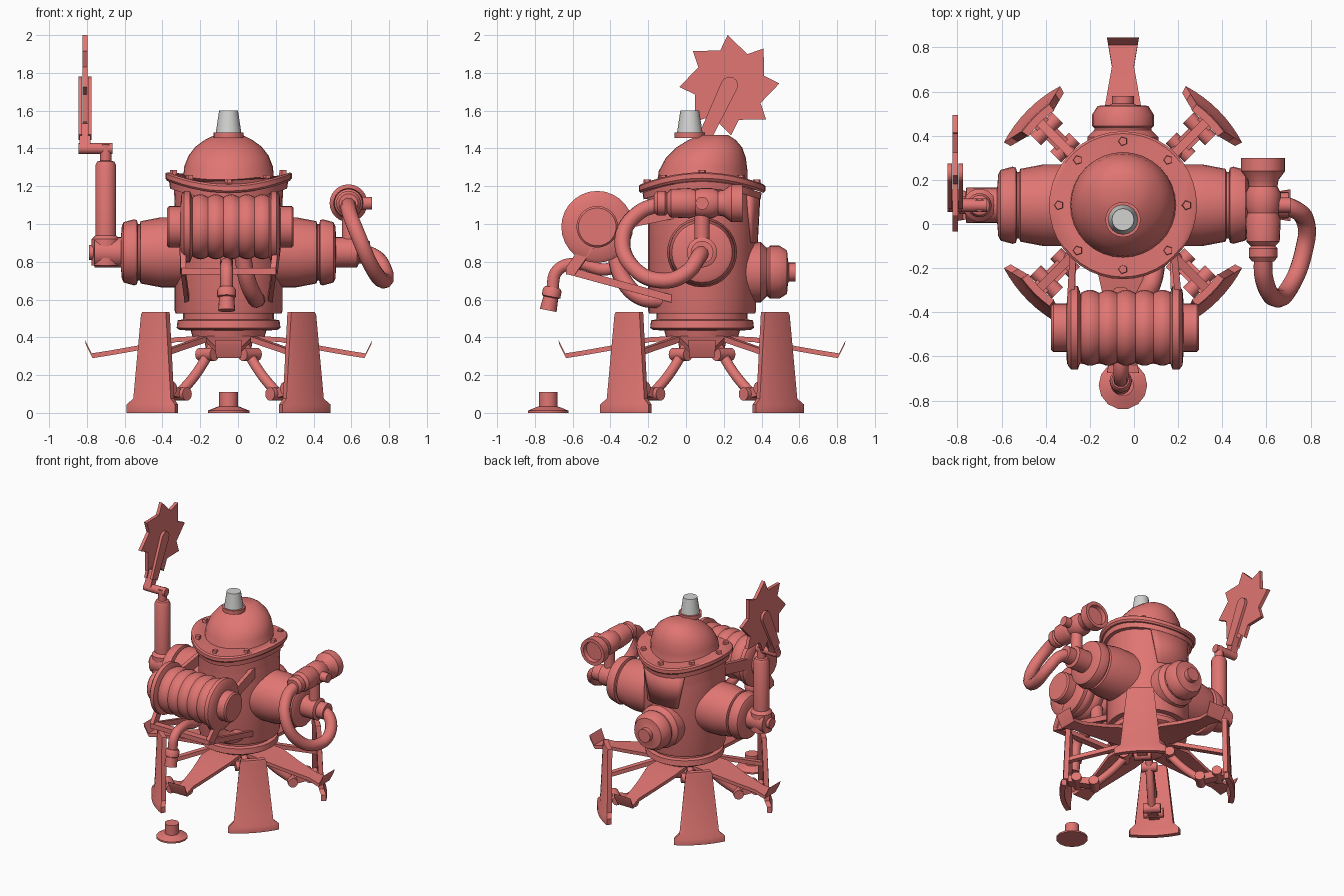
import bpy, bmesh
from math import sin, cos, pi, radians
from mathutils import Vector, Matrix

if "Cube" in bpy.data.objects:
    bpy.data.objects.remove(bpy.data.objects["Cube"])

CX, CY = -0.05, 0.085          # main body axis
X, Y, Z = Vector((1, 0, 0)), Vector((0, 1, 0)), Vector((0, 0, 1))


def material(name, rgb):
    m = bpy.data.materials.new(name)
    m.use_nodes = True
    m.diffuse_color = (*rgb, 1)
    m.node_tree.nodes["Principled BSDF"].inputs["Base Color"].default_value = (*rgb, 1)
    return m


RED = material("coral red", (0.75, 0.18, 0.17))
GREY = material("light grey", (0.65, 0.65, 0.64))
parts = []


def finish(name, bm, mat=RED):
    bmesh.ops.recalc_face_normals(bm, faces=bm.faces)
    me = bpy.data.meshes.new(name)
    bm.to_mesh(me)
    bm.free()
    ob = bpy.data.objects.new(name, me)
    me.materials.append(mat)
    bpy.context.collection.objects.link(ob)
    parts.append(ob)
    return ob


def loft(name, rings, mat=RED):
    """Skin closed rings of points and cap both ends."""
    bm = bmesh.new()
    loops = [[bm.verts.new(p) for p in ring] for ring in rings]
    n = len(loops[0])
    for a, b in zip(loops, loops[1:]):
        for i in range(n):
            j = (i + 1) % n
            bm.faces.new((a[i], a[j], b[j], b[i]))
    bm.faces.new(loops[0])
    bm.faces.new(loops[-1])
    return finish(name, bm, mat)


def lathe(name, profile, origin, axis=Z, n=28, mat=RED, warp=None):
    """Spin (radius, height) pairs around an axis."""
    q = Vector(axis).to_track_quat('Z', 'Y')
    rings = []
    for r, h in profile:
        pts = [Vector((r * cos(2 * pi * i / n), r * sin(2 * pi * i / n), h)) for i in range(n)]
        rings.append([Vector(origin) + q @ (warp(p) if warp else p) for p in pts])
    return loft(name, rings, mat)


def rod(name, a, b, r, n=14):
    a, b = Vector(a), Vector(b)
    return lathe(name, [(r, 0), (r, (b - a).length)], a, b - a, n)


def hose(name, points, r):
    cu = bpy.data.curves.new(name, 'CURVE')
    cu.dimensions, cu.bevel_depth, cu.bevel_resolution = '3D', r, 3
    cu.resolution_u, cu.use_fill_caps = 8, True
    sp = cu.splines.new('BEZIER')
    sp.bezier_points.add(len(points) - 1)
    for bp, p in zip(sp.bezier_points, points):
        bp.co = p
        bp.handle_left_type = bp.handle_right_type = 'AUTO'
    ob = bpy.data.objects.new(name, cu)
    cu.materials.append(RED)
    bpy.context.collection.objects.link(ob)
    parts.append(ob)


def beam(name, a, b, w, t, up=Z):
    """Square bar from a to b."""
    a, b = Vector(a), Vector(b)
    s = (b - a).cross(up).normalized()
    u = s.cross(b - a).normalized()
    rect = [s * w + u * t, s * w - u * t, -s * w - u * t, -s * w + u * t]
    return loft(name, [[a + v for v in rect], [b + v for v in rect]])


def plate(name, outline, x, thick):
    """Flat (y, z) outline extruded along x."""
    return loft(name, [[(x + s * thick / 2, y, z) for y, z in outline] for s in (-1, 1)])


# body, bent lid flange, bolts and leaning dome
def bend(p):
    return p + Z * 0.6 * p.x ** 2


def lean(p):
    t = max(0, (p.z - 1.2) / 0.27)
    return p + Z * 0.6 * p.x ** 2 * max(0, 1 - t) - Y * 0.065 * t * t


base = Vector((CX, CY, 0))
lathe("body", [(.28, .525), (.285, .54), (.285, 1.1)], base, n=36)
lathe("body_top", [(.285, 1.05), (.29, 1.15)], base, n=36, warp=bend)
lathe("lid_lower_ring", [(.31, 1.13), (.315, 1.165)], base, n=40, warp=bend)
lathe("lid_flange", [(.325, 1.165), (.335, 1.175), (.335, 1.2), (.325, 1.21)], base, n=40, warp=bend)
lathe("dome", [(.25, 1.19), (.24, 1.21), (.235, 1.28), (.212, 1.35), (.175, 1.405),
               (.125, 1.445), (.075, 1.47)], base, n=32, warp=lean)
tip = Vector((CX, 0.02, 0))
lathe("cap_collar", [(.08, 1.455), (.08, 1.485)], tip, n=20)
lathe("cap", [(.068, 1.48), (.05, 1.6)], tip, n=16, mat=GREY)
for k in range(8):
    a = k * pi / 4
    p = base + Vector((.29 * cos(a), .29 * sin(a), 1.2))
    lathe("lid_bolt", [(.024, 0), (.02, .035)], bend(p - base) + base, n=5)

# turntable and hub under the body
lathe("turntable", [(.24, .525), (.24, .495), (.27, .49), (.275, .45), (.26, .44), (.2, .435),
                    (.19, .40), (.13, .39), (.12, .34), (.06, .30)], base, n=32)

# raised shield panel on the back
bm = bmesh.new()
cols = []
for i in range(9):
    u = i / 4 - 1
    cols.append([bm.verts.new((CX + r * sin(u * w), CY + r * cos(u * w), z))
                 for w, r, z in ((.45, .295, .9), (.62, .31, 1.17))])
for a, b in zip(cols, cols[1:]):
    bm.faces.new((a[0], b[0], b[1], a[1]))
panel = finish("back_panel", bm)
panel.modifiers.new("thick", 'SOLIDIFY').thickness = 0.02

# ports: two large side ones, a small back one
for s in (-1, 1):
    lathe("side_port", [(.185, .2), (.185, .36), (.165, .465), (.15, .47), (.15, .48), (.17, .485),
                        (.175, .5), (.16, .555), (.14, .565), (.08, .57), (.08, .68), (.06, .69)],
          (CX, CY, .85), X * s)
lathe("back_port", [(.165, .2), (.16, .31), (.13, .34), (.13, .35), (.14, .36), (.14, .41),
                    (.115, .45), (.06, .455), (.05, .46), (.05, .495)], (CX, CY, .745), Y, 24)

# saw arm on the right side
lathe("right_stub", [(.08, 0), (.08, .17), (.04, .175), (.04, .2)], (-.59, CY, .85), -X, 20)
lathe("saw_mast", [(.075, .78), (.075, .92), (.055, .94), (.055, 1.31), (.045, 1.33), (.03, 1.335),
                   (.03, 1.42)], (-.70, CY, 0), n=18)
rod("saw_elbow", (-.665, CY, 1.4), (-.845, CY, 1.4), .03)
beam("saw_stem", (-.81, .08, 1.4), (-.81, .13, 1.52), .028, .028, X)
blade_c = Vector((.23, 1.735))
outline = []
for k in range(8):
    tip_a, notch_a = radians(92 - 45 * k), radians(92 - 45 * k + 13)
    for a, r in ((notch_a, .19), (tip_a, .265)):
        outline.append((blade_c.x + r * cos(a), blade_c.y + r * sin(a)))
plate("saw_blade", outline, -.81, .025)
d, side = Vector((.42, .91)), Vector((.91, -.42))
guard = [Vector((.10, 1.46)) - side * .035, Vector((.10, 1.46)) + side * .035]
for k in range(7):
    a = pi * k / 6
    guard.append(blade_c + side * .045 * cos(a) + d * .045 * sin(a))
for s in (-1, 1):
    plate("saw_guard", guard, -.81 + s * .025, .02)

# water gun and its hose on the left side
lathe("left_stub", [(.08, 0), (.08, .12), (.06, .14), (.06, .2)], (.5, CY, .85), X, 20)
rod("gun_post", (.59, CY, .85), (.59, CY, 1.1), .04)
lathe("gun", [(.05, -.17), (.065, -.15), (.065, -.11), (.055, -.1), (.075, -.08), (.08, .02), (.07, .05),
              (.08, .08), (.08, .14), (.065, .17), (.07, .2), (.1, .24), (.1, .3), (.075, .3),
              (.07, .27)], (.585, 0, 1.11), Y, 24)
rod("gun_knob", (.6, CY, 1.11), (.71, CY, 1.11), .035)
hose("gun_hose", [(.585, -.12, 1.11), (.59, -.25, 1.06), (.64, -.335, .93), (.71, -.28, .77),
                  (.77, -.12, .70), (.78, 0, .74), (.72, .07, .83), (.62, CY, .85)], .042)

# hose reel on the front
reel = Vector((-.04, -.47, .985))
wound = []
for k in range(31):
    wound.append((.158 + .014 * abs(sin(pi * k / 6)), -.2 + .41 * k / 30))
lathe("wound_hose", wound, reel, X)
for s in (-1, 1):
    lathe("reel_flange", [(.15, .2), (.19, .215), (.19, .245), (.17, .26), (.11, .265), (.11, .325),
                          (.1, .335)], reel, X * s)
    x = reel.x + s * .255
    beam("reel_upper_arm", (x, -.47, .985), (CX + s * .22, CY - .1, 1.08), .015, .04)
    beam("reel_lower_arm", (x, -.47, .95), (CX + s * .24, -.61, .75), .015, .03)
    beam("reel_brace", (CX + s * .24, -.61, .75), (CX + s * .22, -.06, .6), .012, .02)
beam("reel_crossbar", (CX - .25, -.61, .75), (CX + .25, -.61, .75), .025, .018)
hose("nozzle_pipe", [(-.06, -.3, .82), (-.06, -.42, .76), (-.06, -.58, .79), (-.06, -.68, .755),
                     (-.06, -.71, .64)], .034)
lathe("nozzle", [(.04, 0), (.05, .015), (.05, .05), (.04, .055), (.045, .125)],
      (-.06, -.705, .665), (0, -.2, -1), 16)
hose("feed_hose", [(.02, -.38, .86), (.05, -.33, .7), (.09, -.23, .61), (.1, -.12, .6)], .045)
lathe("ground_puck", [(.11, 0), (.11, .012), (.065, .03), (.05, .035), (.05, .11)], (CX, -.73, 0), n=14)


# four flat outrigger arms, along the axes
def polar(a, r, t, z):
    return Vector((CX + r * cos(a) - t * sin(a), CY + r * sin(a) + t * cos(a), z))


for k in range(4):
    a = k * pi / 2
    rings = []
    for r, w, z in ((.1, .11, .41), (.28, .12, .40), (.46, .08, .36), (.63, .05, .33),
                    (.725, .066, .315), (.76, .072, .385)):
        rings.append([polar(a, r, w, z), polar(a, r, -w, z),
                      polar(a, r - .005, -w, z - .025), polar(a, r - .005, w, z - .025)])
    loft("outrigger", rings)

# four curved foot shields with jointed struts, on the diagonals
for k in range(4):
    a = pi / 4 + k * pi / 2
    rings = []
    for z, r, w in ((0, .61, .3), (.045, .61, .3), (.075, .59, .24), (.52, .57, .165), (.535, .565, .155)):
        arc = [a + w * (i / 4 - 1) for i in range(9)]
        rings.append([polar(t, r, 0, z) for t in arc] +
                     [polar(t, r - .035, 0, z) for t in reversed(arc)])
    loft("foot_shield", rings)
    hose("leg_strut", [polar(a, .08, 0, .40), polar(a, .16, 0, .30), polar(a, .25, 0, .2),
                       polar(a, .37, 0, .1)], .028)
    for r, z, w in ((.16, .31, .055), (.37, .1, .06), (.49, .13, .07)):
        rod("leg_joint", polar(a, r, -w, z), polar(a, r, w, z), .035)
    beam("foot_link", polar(a, .37, 0, .1), polar(a, .56, 0, .14), .035, .025)
    beam("leg_brace", polar(a, .14, 0, .40), polar(a, .555, 0, .3), .02, .015)

# smooth round surfaces, keep edges crisp
bpy.ops.object.select_all(action='DESELECT')
for ob in parts:
    if ob.type == 'MESH':
        ob.select_set(True)
        bpy.context.view_layer.objects.active = ob
bpy.ops.object.shade_smooth_by_angle(angle=radians(35))
